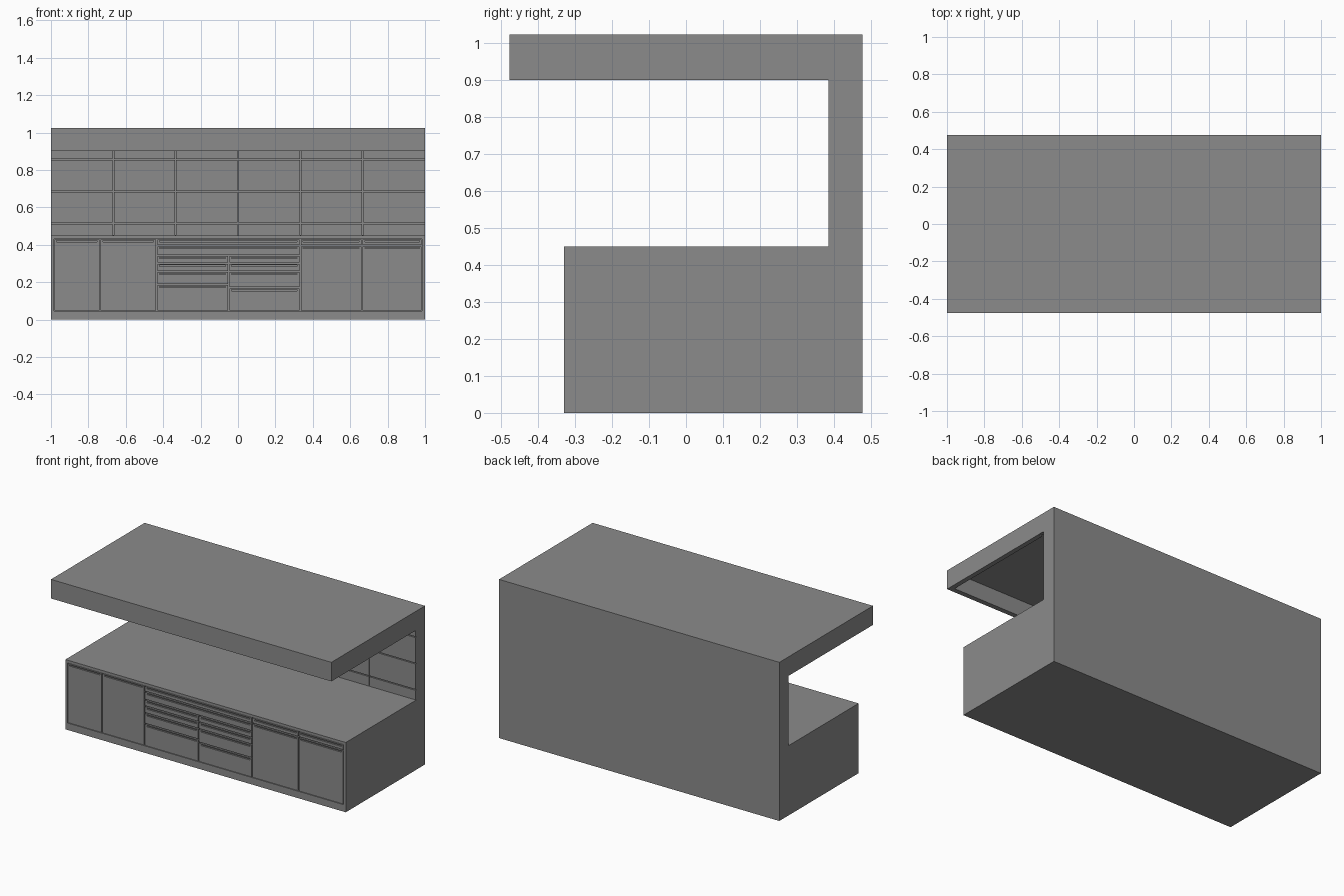
import bpy, bmesh

if "Cube" in bpy.data.objects:
    bpy.data.objects.remove(bpy.data.objects["Cube"])

grey = bpy.data.materials.new("dark_grey")
grey.diffuse_color = (0.26, 0.26, 0.26, 1)
grey.use_nodes = True
grey.node_tree.nodes["Principled BSDF"].inputs["Base Color"].default_value = grey.diffuse_color


def finish(bm, name):
    bmesh.ops.recalc_face_normals(bm, faces=bm.faces)
    mesh = bpy.data.meshes.new(name)
    bm.to_mesh(mesh)
    bm.free()
    mesh.materials.append(grey)
    obj = bpy.data.objects.new(name, mesh)
    bpy.context.collection.objects.link(obj)
    return obj


def add_box(bm, x0, x1, y0, y1, z0, z1):
    verts = bmesh.ops.create_cube(bm, size=1)["verts"]
    for v in verts:
        v.co = ((x0 + x1) / 2 + v.co.x * (x1 - x0),
                (y0 + y1) / 2 + v.co.y * (y1 - y0),
                (z0 + z1) / 2 + v.co.z * (z1 - z0))


def cut(target, *bounds):
    bm = bmesh.new()
    add_box(bm, *bounds)
    cutter = finish(bm, "cutter")
    cutter.hide_render = True
    mod = target.modifiers.new("cut", "BOOLEAN")
    mod.operation = "DIFFERENCE"
    mod.solver = "EXACT"
    mod.object = cutter
    bpy.context.view_layer.objects.active = target
    bpy.ops.object.modifier_apply(modifier=mod.name)
    bpy.data.objects.remove(cutter, do_unlink=True)


# Carcass: C-shaped side profile (base, back wall, canopy) extruded across x
FRONT, WALL, BACK = -0.33, 0.386, 0.477
profile = [(FRONT, 0), (BACK, 0), (BACK, 1.023), (-0.477, 1.023),
           (-0.477, 0.9), (WALL, 0.9), (WALL, 0.45), (FRONT, 0.45)]
bm = bmesh.new()
face = bm.faces.new([bm.verts.new((-1, y, z)) for y, z in profile])
ext = bmesh.ops.extrude_face_region(bm, geom=[face])
bmesh.ops.translate(bm, vec=(2, 0, 0),
                    verts=[g for g in ext["geom"] if isinstance(g, bmesh.types.BMVert)])
carcass = finish(bm, "carcass")

# Hollow canopy underside, wall panel pocket and cabinet front opening
cut(carcass, -0.97, 0.97, -0.445, WALL - 0.001, 0.87, 1.005)
cut(carcass, -0.998, 0.998, WALL - 0.05, WALL + 0.016, 0.453, 0.908)
cut(carcass, -0.985, 0.985, FRONT - 0.1, FRONT + 0.025, 0.045, 0.432)

# Wall panels: 6 columns with narrow joints
bm = bmesh.new()
rows = [0.45, 0.515, 0.685, 0.855, 1.005]
for i in range(6):
    x0 = -1 + i / 3
    for z0, z1 in zip(rows, rows[1:]):
        add_box(bm, x0 + 0.003, x0 + 1 / 3 - 0.003, WALL - 0.001, WALL + 0.018,
                z0 + 0.003, z1 - 0.003)
finish(bm, "wall_panels")

# Cabinet fronts: (left, right, horizontal joints from top to bottom)
T, B = 0.432, 0.045
columns = [
    (-0.985, -0.738, [T, B]),
    (-0.738, -0.435, [T, B]),
    (-0.435, 0.332, [T, 0.395, 0.343]),
    (-0.435, -0.05, [0.343, 0.301, 0.257, 0.188, B]),
    (-0.05, 0.332, [0.343, 0.301, 0.257, 0.17, B]),
    (0.332, 0.663, [T, 0.395, B]),
    (0.663, 0.985, [T, 0.395, B]),
]
GAP, STILE = 0.0035, 0.012
bm = bmesh.new()
for x0, x1, joints in columns:
    for top, bottom in zip(joints, joints[1:]):
        l, r, t, b = x0 + GAP, x1 - GAP, top - GAP, bottom + GAP
        slot_t, slot_b = top - 0.010, top - 0.016
        y, floor, back = FRONT, FRONT + 0.014, FRONT + 0.027
        add_box(bm, l, r, floor, back, b, t)                        # slot floor
        add_box(bm, l, r, y, floor, b, slot_b)                      # main face
        add_box(bm, l, r, y, floor, slot_t, t)                      # top lip
        add_box(bm, l, l + STILE, y, floor, slot_b, slot_t)         # slot ends
        add_box(bm, r - STILE, r, y, floor, slot_b, slot_t)
finish(bm, "doors_and_drawers")
